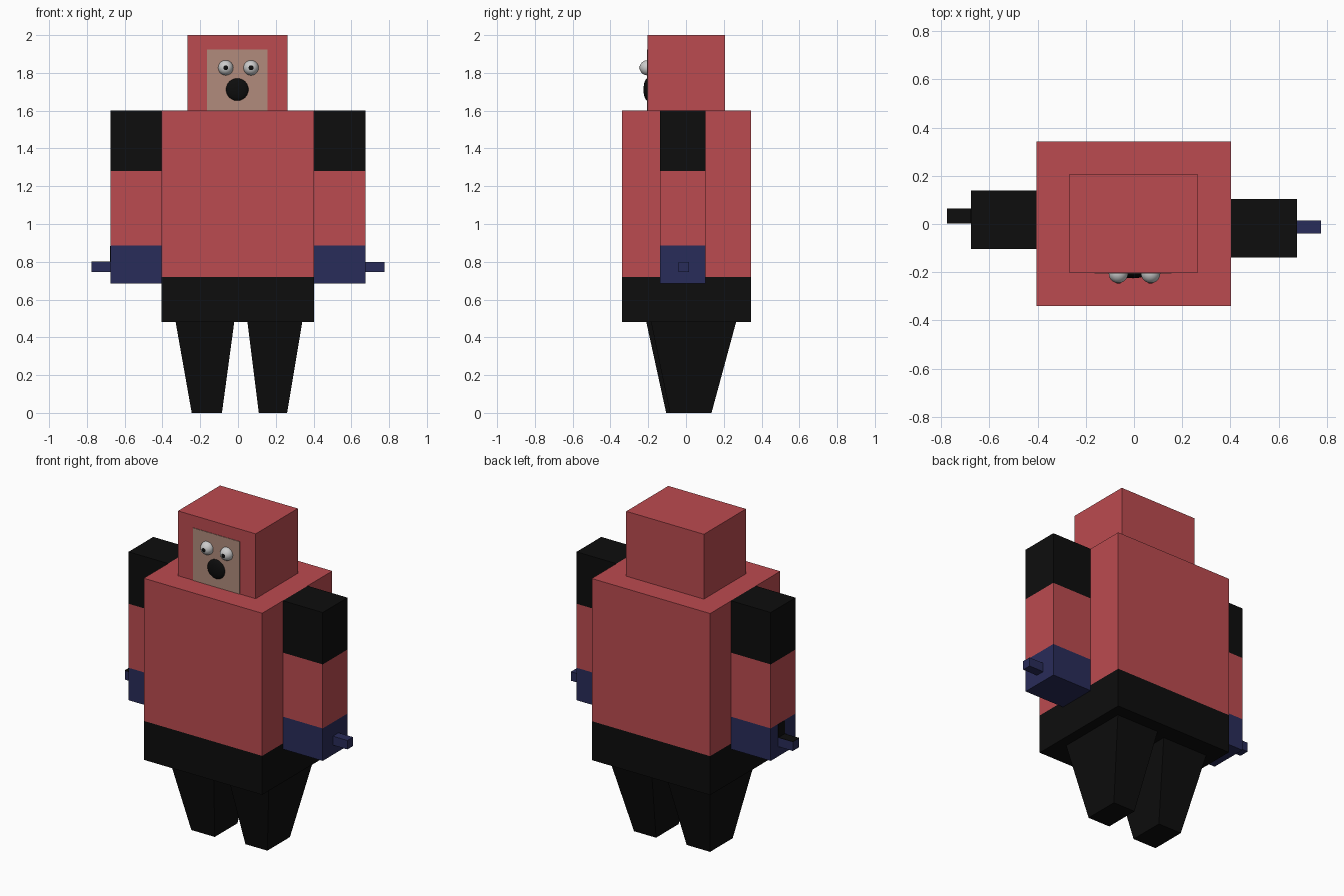
import bpy, bmesh
from mathutils import Vector

if "Cube" in bpy.data.objects:
    bpy.data.objects.remove(bpy.data.objects["Cube"])


def material(name, rgb):
    m = bpy.data.materials.new(name)
    m.diffuse_color = (*rgb, 1)
    m.use_nodes = True
    m.node_tree.nodes["Principled BSDF"].inputs["Base Color"].default_value = m.diffuse_color
    return m


RED = material("red", (0.5, 0.07, 0.08))
BLACK = material("black", (0.004, 0.004, 0.004))
NAVY = material("navy", (0.022, 0.025, 0.1))
SKIN = material("skin", (0.44, 0.26, 0.2))


def add_object(name, bm, mat):
    bmesh.ops.recalc_face_normals(bm, faces=bm.faces)
    mesh = bpy.data.meshes.new(name)
    bm.to_mesh(mesh)
    bm.free()
    if mat:
        mesh.materials.append(mat)
    obj = bpy.data.objects.new(name, mesh)
    bpy.context.collection.objects.link(obj)
    return obj


def box(name, x, y, z, mat, bottom_x=None, bottom_y=None):
    """Box from (min, max) ranges; the bottom ranges make a taper."""
    bm = bmesh.new()
    bmesh.ops.create_cube(bm, size=1)
    for v in bm.verts:
        i, j, k = (int(c > 0) for c in v.co)
        xs = x if k else (bottom_x or x)
        ys = y if k else (bottom_y or y)
        v.co = Vector((xs[i], ys[j], z[k]))
    return add_object(name, bm, mat)


def ball(name, centre, radii, mat=None):
    bm = bmesh.new()
    bmesh.ops.create_uvsphere(bm, u_segments=32, v_segments=16, radius=1)
    for v in bm.verts:
        v.co = Vector(c + r * p for c, r, p in zip(centre, radii, v.co))
    for f in bm.faces:
        f.smooth = True
    return add_object(name, bm, mat)


# Torso and hips
box("torso", (-0.405, 0.403), (-0.34, 0.343), (0.72, 1.6), RED)
box("hips", (-0.405, 0.403), (-0.34, 0.343), (0.48, 0.72), BLACK)

# Head and face
box("head", (-0.267, 0.263), (-0.203, 0.207), (1.6, 2.0), RED)
box("face_panel", (-0.163, 0.155), (-0.206, -0.2), (1.6, 1.924), SKIN)
for side, x in (("left", -0.065), ("right", 0.069)):
    ball(side + "_eye", (x, -0.205, 1.827), (0.04, 0.04, 0.04))
    ball(side + "_pupil", (x, -0.24, 1.827), (0.014, 0.007, 0.014), BLACK)
ball("mouth", (-0.004, -0.203, 1.712), (0.06, 0.022, 0.06), BLACK)

# Arms: the left one is the right one turned half a circle about z
for side, s in (("left", -1), ("right", 1)):
    def span(a, b):
        return tuple(sorted((s * a, s * b)))
    ax, ay = span(0.403, 0.675), span(-0.138, 0.103)
    box(side + "_shoulder", ax, ay, (1.28, 1.6), BLACK)
    box(side + "_forearm", ax, ay, (0.885, 1.28), RED)
    box(side + "_hand", ax, ay, (0.685, 0.885), NAVY)
    ty = (-0.04, 0.015) if s > 0 else (0.003, 0.065)
    box(side + "_thumb", span(0.675, 0.775), ty, (0.745, 0.80), NAVY)

# Black strip on the left hand, running onto the top of its thumb
box("left_hand_strip", (-0.677, -0.67), (0.003, 0.065), (0.80, 0.884), BLACK)
box("left_thumb_top", (-0.775, -0.675), (0.003, 0.065), (0.799, 0.802), BLACK)

# Tapered legs
box("left_leg", (-0.33, -0.02), (-0.21, 0.235), (0, 0.48), BLACK,
    (-0.245, -0.085), (-0.105, 0.115))
box("right_leg", (0.05, 0.34), (-0.185, 0.265), (0, 0.48), BLACK,
    (0.11, 0.26), (-0.085, 0.135))
